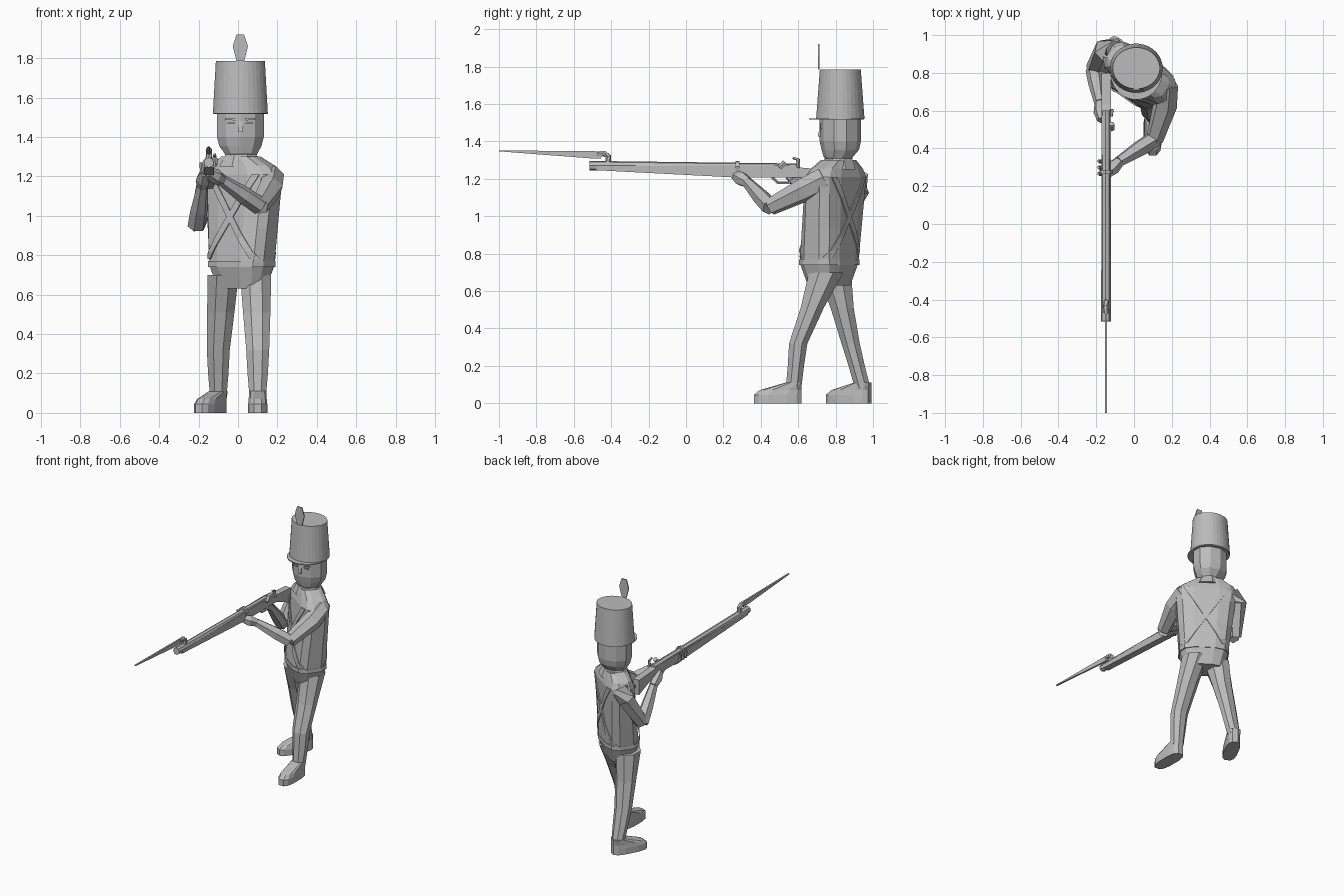
import bpy, bmesh, math
from mathutils import Vector, Matrix
from mathutils.bvhtree import BVHTree

cube = bpy.data.objects.get("Cube")
if cube:
    bpy.data.objects.remove(cube)

GREY = (0.5, 0.5, 0.5, 1)
material = bpy.data.materials.new("plain_grey")
material.use_nodes = True
material.diffuse_color = GREY
material.node_tree.nodes["Principled BSDF"].inputs["Base Color"].default_value = GREY


def finish(name, bm):
    bmesh.ops.recalc_face_normals(bm, faces=bm.faces)
    mesh = bpy.data.meshes.new(name)
    bm.to_mesh(mesh)
    bm.free()
    mesh.materials.append(material)
    part = bpy.data.objects.new(name, mesh)
    bpy.context.collection.objects.link(part)
    return part


def skin(name, rings):
    """Bridge equal loops of points and cap both ends."""
    bm = bmesh.new()
    loops = [[bm.verts.new(point) for point in ring] for ring in rings]
    for low, high in zip(loops, loops[1:]):
        for i in range(len(low)):
            bm.faces.new((low[i - 1], low[i], high[i], high[i - 1]))
    bm.faces.new(loops[0])
    bm.faces.new(loops[-1])
    return finish(name, bm)


def circle(sides):
    angles = [math.tau * (i + 0.5) / sides for i in range(sides)]
    return [(math.cos(a), math.sin(a)) for a in angles]


def stack(name, rows, sides=8, turn=Matrix.Identity(3), square=1):
    """Horizontal rings, each a centre with a half width and half depth."""
    def push(value):
        return math.copysign(abs(value) ** square, value)
    return skin(name, [[centre + turn @ Vector((width * push(c), depth * push(s), 0))
                        for c, s in circle(sides)] for centre, width, depth in rows])


def limb(name, points, radii, sides=6):
    """Tube through points, its rings square to the path."""
    rings = []
    for i, (point, radius) in enumerate(zip(points, radii)):
        along = points[min(i + 1, len(points) - 1)] - points[max(i - 1, 0)]
        across = along.cross(Vector((0.3, 0, 1))).normalized()
        up = across.cross(along).normalized()
        rings.append([point + radius * (across * c + up * s) for c, s in circle(sides)])
    return skin(name, rings)


def prism(name, outline, width, place, turn=Matrix.Identity(3)):
    """Outline in depth and height, given a width."""
    return skin(name, [[place + turn @ Vector((side * width / 2, y, z)) for y, z in outline]
                       for side in (-1, 1)])


def spin(degrees):
    return Matrix.Rotation(math.radians(degrees), 3, 'Z')


UP = Vector((0, 0, 1))
BACK = Vector((0, 1, 0))
LEFT = Vector((1, 0, 0))

# Torso, twisted with the right shoulder back
TWIST = spin(-35)
waist = Vector((0.02, 0.765, 0.75))
chest = Vector((0.03, 0.8, 1.21))
neck = Vector((0.015, 0.815, 1.3))
rows = [(waist.lerp(chest, t), 0.17 + 0.045 * t, 0.12 - 0.02 * t) for t in (0, 0.4, 0.8, 1)]
rows += [(chest.lerp(neck, 0.5), 0.18, 0.085), (neck, 0.1, 0.075)]
coat = stack("coat", rows, 12, TWIST, 0.65)
stack("belt", [(waist + UP * lift, 0.174, 0.125) for lift in (-0.01, 0.02)], 12, TWIST, 0.65)
stack("trouser_seat", [(waist - UP * drop, 0.17 - drop / 3, 0.125 - drop / 3)
                       for drop in (0.12, 0.08, 0)], 12, TWIST, 0.7)
stack("collar", [(neck - UP * 0.05, 0.12, 0.1), (neck + UP * 0.01, 0.085, 0.08)])

# Crossed straps laid onto the coat, front and back
surface = BVHTree.FromPolygons([v.co for v in coat.data.vertices],
                               [p.vertices for p in coat.data.polygons])
for face, outward in (("front", -(TWIST @ BACK)), ("back", TWIST @ BACK)):
    for lean, hand in ((-1, "right"), (1, "left")):
        bm = bmesh.new()
        pairs = []
        for step in range(13):
            t = step / 12
            pair = []
            for edge in (-0.02, 0.02):
                slide = lean * 0.14 * (1 - 2 * t) + edge
                start = chest.lerp(waist + UP * 0.03, t) + TWIST @ LEFT * slide + outward
                hit = surface.ray_cast(start, -outward)[0]
                if hit:
                    pair.append(bm.verts.new(hit + outward * 0.006))
            if len(pair) == 2:
                pairs.append(pair)
        for a, b in zip(pairs, pairs[1:]):
            bm.faces.new((a[0], a[1], b[1], b[0]))
        strap = finish(f"{face}_strap_{hand}", bm)
        strap.modifiers.new("thickness", 'SOLIDIFY').thickness = 0.006

# Legs in mid stride, with boots
for side, hip, knee, ankle, toe_turn in (
        ("left", Vector((0.09, 0.75, 0.7)), Vector((0.1, 0.6, 0.32)), Vector((0.1, 0.575, 0)), 0),
        ("right", Vector((-0.075, 0.79, 0.7)), Vector((-0.1, 0.88, 0.32)), Vector((-0.1, 0.945, 0)), -28)):
    shin = ankle + UP * 0.08
    stack(f"{side}_leg", [(shin, 0.045, 0.045), (shin.lerp(knee, 0.5), 0.056, 0.047),
                          (knee, 0.063, 0.053), (knee.lerp(hip, 0.5), 0.075, 0.067), (hip, 0.085, 0.1)])
    turn = spin(toe_turn)
    stack(f"{side}_boot", [(ankle + UP * lift - turn @ BACK * reach, width, reach + 0.045)
                           for lift, reach, width in ((0, 0.085, 0.05), (0.045, 0.085, 0.05),
                                                      (0.07, 0.07, 0.047), (0.11, 0, 0.045))],
          12, turn, 0.7)

# Arms and hands
for side, shoulder, upper, elbow, wrist, grip in (
        ("left", Vector((0.17, 0.74, 1.2)), Vector((0.165, 0.63, 1.14)), Vector((0.11, 0.45, 1.05)),
         Vector((-0.08, 0.33, 1.18)), Vector((-0.15, 0.26, 1.22))),
        ("right", Vector((-0.1, 0.91, 1.21)), Vector((-0.15, 0.92, 1.15)), Vector((-0.21, 0.82, 0.95)),
         Vector((-0.18, 0.64, 1.15)), Vector((-0.17, 0.55, 1.22)))):
    limb(f"{side}_arm", [shoulder, upper, elbow], [0.065, 0.065, 0.047])
    limb(f"{side}_forearm", [elbow, elbow.lerp(wrist, 0.4), wrist], [0.047, 0.045, 0.03])
    limb(f"{side}_hand", [wrist, wrist.lerp(grip, 0.5), grip], [0.03, 0.04, 0.025])

# Head and face
head = Vector((0.012, 0.825, 1.4))
face = head - BACK * 0.105
stack("head", [(neck, 0.08, 0.065), (neck + UP * 0.02, 0.09, 0.08), (head - UP * 0.045, 0.113, 0.1),
               (head, 0.125, 0.11), (head + UP * 0.14, 0.125, 0.11)], 10)
prism("nose", [(0, -0.02), (-0.016, -0.02), (0, 0.05)], 0.02, face + UP * 0.045)
for side, way in (("left", 1), ("right", -1)):
    corner = face + LEFT * way * 0.025 + UP * 0.07
    limb(f"{side}_eye", [corner, corner + LEFT * way * 0.04], [0.007, 0.005], 4)
    limb(f"{side}_brow", [corner + UP * 0.02, corner + LEFT * way * 0.05 + UP * 0.02], [0.008, 0.005], 4)

# Tall flared hat with brim and plume
hat = head + UP * 0.12
crown = hat + UP * 0.265
stack("hat", [(hat, 0.14, 0.13), (crown, 0.125, 0.11)], 32)
stack("hat_brim", [(hat - BACK * 0.02 + UP * lift, 0.138, 0.147) for lift in (-0.004, 0.003)], 32)
plume = [(crown + UP * lift - BACK * 0.115, width, 0.004)
         for lift, width in ((0, 0.02), (0.075, 0.04), (0.135, 0.02))]
stack("plume", plume, 4, square=0.1)

# Musket
muzzle = Vector((-0.148, -0.515, 1.27))
breech = Vector((-0.148, 0.6, 1.258))
limb("barrel", [muzzle, breech], [0.026, 0.024], 8)
wood = [(-1.08, -0.012), (-1.08, 0.01), (-0.05, 0.015), (0.03, 0), (0.2, -0.01), (0.2, -0.12),
        (0.03, -0.05), (-0.35, -0.05)]
prism("stock", wood, 0.05, breech)
ring = muzzle.lerp(breech, 0.7)
limb("barrel_band", [ring, ring + BACK * 0.02], [0.035, 0.035], 8)
lock = breech + LEFT * 0.03
limb("hammer", [lock, lock + UP * 0.045, lock + UP * 0.055 - BACK * 0.03], [0.012, 0.01, 0.007], 5)
limb("flash_pan", [lock - BACK * 0.1, lock - BACK * 0.07 + UP * 0.03], [0.014, 0.016], 5)
guard = breech - BACK * 0.08 - UP * 0.05
limb("trigger_guard", [guard + BACK * y - UP * drop for y, drop in
                       ((-0.06, 0), (-0.03, 0.03), (0.03, 0.03), (0.06, 0))], [0.008] * 4, 5)

# Fingers of the left hand wrapped around the stock
for finger in range(3):
    base = muzzle.lerp(breech, 0.7 + finger * 0.03) - UP * 0.05
    limb(f"left_finger_{finger}", [base, base - LEFT * 0.035 + UP * 0.01, base - LEFT * 0.04 + UP * 0.06],
         [0.012, 0.012, 0.008], 5)

# Bayonet with cranked neck
socket = muzzle + BACK * 0.1
limb("bayonet_neck", [socket, socket + UP * 0.05, socket - BACK * 0.02 + UP * 0.065,
                      socket - BACK * 0.06 + UP * 0.065], [0.016, 0.016, 0.016, 0.012])
prism("bayonet_blade", [(-0.585, 0.082), (-0.585, 0.077), (-0.1, 0.04), (-0.04, 0.04), (-0.02, 0.077)],
      0.012, socket)
